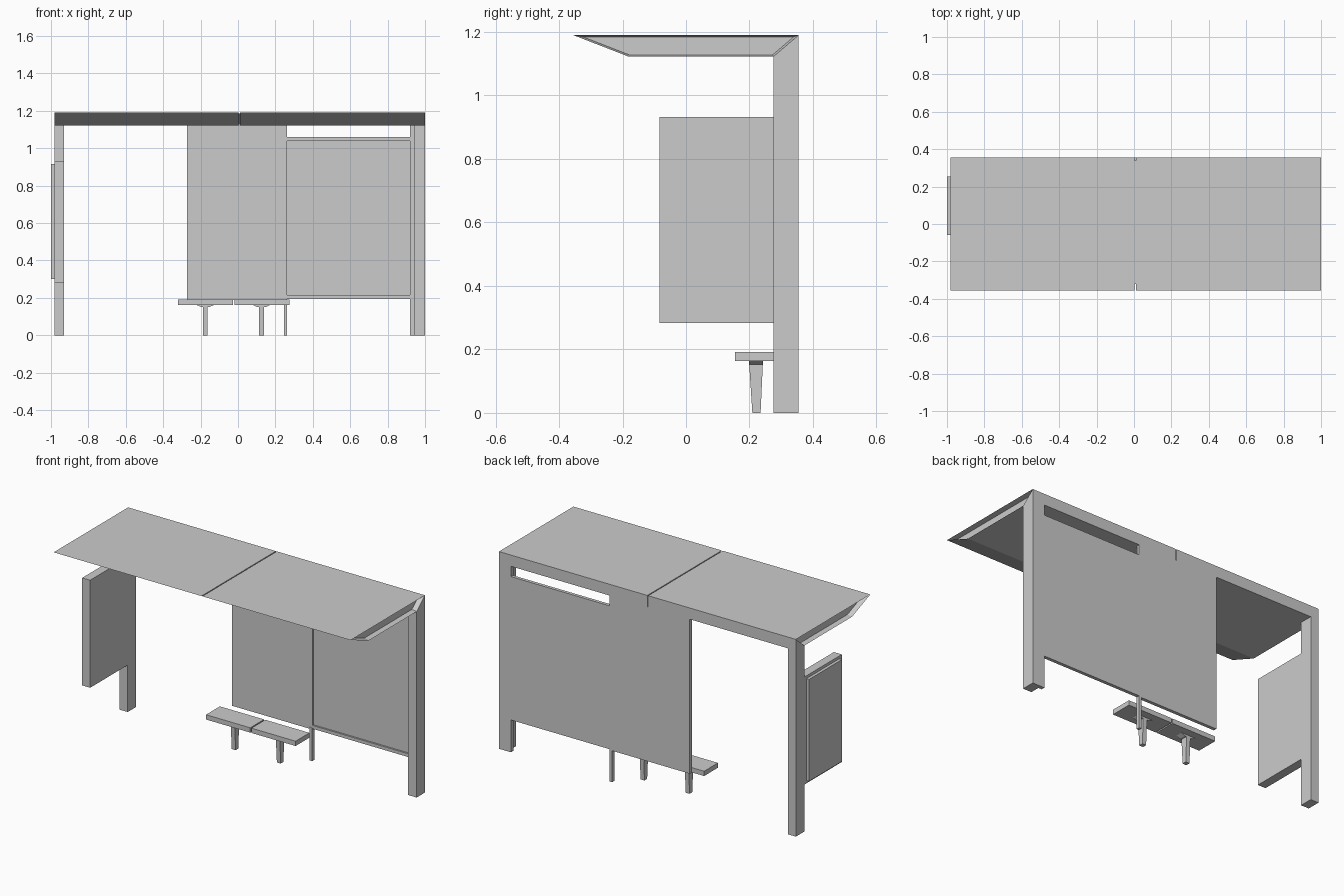
import bpy, bmesh

if "Cube" in bpy.data.objects:
    bpy.data.objects.remove(bpy.data.objects["Cube"])


def finish(name, bm):
    bmesh.ops.recalc_face_normals(bm, faces=bm.faces)
    mesh = bpy.data.meshes.new(name)
    bm.to_mesh(mesh)
    bm.free()
    ob = bpy.data.objects.new(name, mesh)
    bpy.context.collection.objects.link(ob)
    return ob


def prism(name, profile, x0, x1, recess_end=0):
    """Extrude a (y, z) profile along x; optionally recess the -x or +x end."""
    bm = bmesh.new()
    face = bm.faces.new([bm.verts.new((x0, y, z)) for y, z in profile])
    ext = bmesh.ops.extrude_face_region(bm, geom=[face], use_keep_orig=True)
    for v in ext["geom"]:
        if isinstance(v, bmesh.types.BMVert):
            v.co.x = x1
    bmesh.ops.recalc_face_normals(bm, faces=bm.faces)
    if recess_end:
        end = [f for f in bm.faces if f.normal.x * recess_end > 0.9]
        bmesh.ops.inset_individual(bm, faces=end, thickness=0.006,
                                   depth=-0.03, use_even_offset=True)
    return finish(name, bm)


def box(name, x0, x1, y0, y1, z0, z1):
    return prism(name, [(y0, z0), (y1, z0), (y1, z1), (y0, z1)], x0, x1)


XL, XR, MID = -0.982, 1.0, 0.007
BACK, INNER, TOP, UNDER = 0.355, 0.275, 1.19, 1.122

# Roof and rear header, in two halves with a narrow seam
roof = [(-0.355, TOP), (BACK, TOP), (INNER, UNDER), (-0.18, UNDER)]
header = [(BACK, TOP), (BACK, UNDER), (INNER, UNDER)]
for side, x0, x1, end in (("left", XL, MID - 0.003, -1),
                          ("right", MID + 0.003, XR, 1)):
    prism("roof_" + side, roof, x0, x1, end)
    prism("rear_header_" + side, header, x0, x1)
seam = [(-0.32, 1.185), (0.34, 1.185), (0.34, 1.126), (-0.18, 1.126)]
prism("roof_seam_filler", seam, MID - 0.015, MID + 0.015)

# Mitred end posts and the slim strip beside the right one
post = [(INNER, 0), (BACK, 0), (BACK, TOP), (INNER, UNDER)]
prism("left_post", post, XL, -0.929)
prism("right_post", post, 0.943, XR)
box("right_post_strip", 0.92, 0.943, 0.333, BACK, 0, UNDER)

# Rear wall: tall centre panel, framed right panel and small support leg
box("centre_wall_panel", -0.273, 0.262, 0.335, BACK, 0.19, UNDER)
box("right_wall_panel", 0.262, 0.92, 0.345, BACK, 0.195, 1.06)
for name, z0 in (("lower", 0.195), ("upper", 1.04)):
    box("right_panel_rail_" + name, 0.262, 0.92, 0.335, 0.346, z0, z0 + 0.02)
box("wall_support_leg", 0.245, 0.262, 0.333, BACK, 0, 0.2)

# Side display panel with raised outer face
box("side_display_panel", XL, -0.929, -0.083, INNER, 0.283, 0.932)
box("side_display_face", -1.0, XL, -0.06, 0.255, 0.30, 0.915)

# Bench: two seat slabs, each on a flared bracket and a tapered leg
leg = [(0.209, 0), (0.235, 0), (0.242, 0.155), (0.199, 0.155)]
for side, x0, x1, xc in (("left", -0.322, -0.027, -0.175),
                         ("right", -0.019, 0.276, 0.126)):
    box("seat_" + side, x0, x1, 0.155, 0.287, 0.163, 0.192)
    prism("bench_leg_" + side, leg, xc - 0.013, xc + 0.013)
    bracket = box("leg_bracket_" + side, xc - 0.05, xc + 0.05,
                  0.199, 0.242, 0.152, 0.164)
    for v in bracket.data.vertices:
        if v.co.z < 0.155:
            v.co.x = xc + (v.co.x - xc) * 0.5
